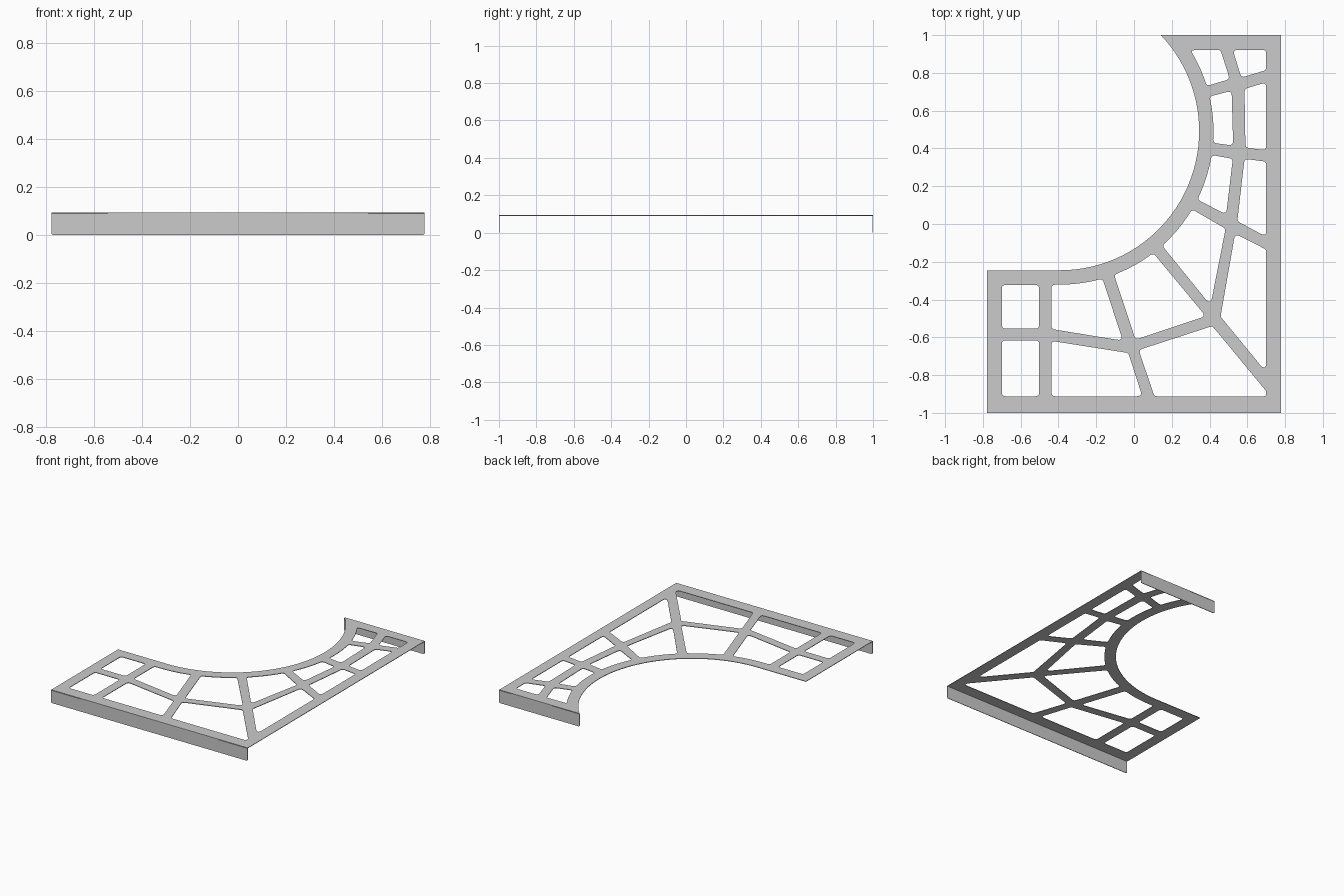
import bpy, bmesh, math
from mathutils import Vector

if "Cube" in bpy.data.objects:
    bpy.data.objects.remove(bpy.data.objects["Cube"])

X, Y, H, T = 0.777, 1.0, 0.094, 0.004   # half width, half length, height, sheet thickness
C = Vector((-0.392, 0.492))             # centre of the big curved cut-out
R_EDGE, R_HOLE = 0.737, 0.813


def arc(r, a0, a1, n):
    return [C + r * Vector((math.cos(a0 + (a1 - a0) * i / n), math.sin(a0 + (a1 - a0) * i / n)))
            for i in range(n + 1)]


def ang(p):
    return math.atan2(p[1] - C.y, p[0] - C.x)


def rounded(pts, r=0.02, n=4):
    """Round the real corners of a closed outline."""
    out = []
    for i, p in enumerate(pts):
        a, b = pts[i - 1] - p, pts[(i + 1) % len(pts)] - p
        half = a.angle(b) / 2
        if half > math.radians(82):
            out.append(p)
            continue
        t = min(r / math.tan(half), 0.45 * a.length, 0.45 * b.length)
        p0, p1 = p + a.normalized() * t, p + b.normalized() * t
        for k in range(n + 1):
            s = k / n
            out.append(p0 * (1 - s) ** 2 + p * 2 * s * (1 - s) + p1 * s * s)
    return out


# Straight-sided windows
straight = [
    [(-.70, -.323), (-.502, -.323), (-.502, -.553), (-.70, -.553)],
    [(-.70, -.616), (-.502, -.616), (-.502, -.912), (-.70, -.912)],
    [(-.437, -.619), (-.03, -.683), (.044, -.912), (-.437, -.912)],
    [(.025, -.667), (.415, -.54), (.70, -.885), (.70, -.912), (.108, -.912)],
    [(.535, -.052), (.70, -.135), (.70, -.785), (.458, -.49)],
    [(.585, .345), (.70, .33), (.70, -.068), (.547, .015)],
    [(.585, .715), (.70, .75), (.70, .39), (.59, .405)],
    [(.523, .922), (.70, .922), (.70, .815), (.568, .775)],
]
# Windows whose first two points are joined by an arc along the cut-out
curved = [
    [(-.392, -.323), (-.167, -.29), (-.058, -.618), (-.437, -.556), (-.437, -.321)],
    [(-.103, -.275), (.103, -.155), (.38, -.488), (.008, -.612)],
    [(.145, -.11), (.304, .08), (.485, -.025), (.405, -.43)],
    [(.335, .13), (.412, .365), (.523, .345), (.488, .05)],
    [(.40, .675), (.415, .43), (.525, .415), (.517, .705)],
    [(.303, .922), (.383, .73), (.507, .767), (.458, .922)],
]
holes = [[Vector(p) for p in h] for h in straight]
holes += [arc(R_HOLE, ang(h[0]), ang(h[1]), 5) + [Vector(p) for p in h[2:]] for h in curved]

# Outer outline of the sheet
top_angle = math.asin((Y - C.y) / R_EDGE)
edge = arc(R_EDGE, top_angle, -math.pi / 2, 40)
outline = [Vector(p) for p in ((-X, -Y), (X, -Y), (X, Y))] + edge + [Vector((-X, edge[-1].y))]

# Top sheet: filled outline with windows, extruded
curve = bpy.data.curves.new("top_sheet", "CURVE")
curve.dimensions = "2D"
curve.fill_mode = "BOTH"
curve.extrude = T / 2
for loop in [outline] + [rounded(h) for h in holes]:
    s = curve.splines.new("POLY")
    s.points.add(len(loop) - 1)
    for pt, p in zip(s.points, loop):
        pt.co = (p.x, p.y, 0, 1)
    s.use_cyclic_u = True
sheet = bpy.data.objects.new("top_sheet", curve)
sheet.location.z = H - T / 2
bpy.context.collection.objects.link(sheet)
bpy.context.view_layer.objects.active = sheet
sheet.select_set(True)
bpy.ops.object.convert(target="MESH")
bm = bmesh.new()
bm.from_mesh(sheet.data)
bmesh.ops.remove_doubles(bm, verts=bm.verts, dist=1e-5)
bmesh.ops.recalc_face_normals(bm, faces=bm.faces)
bm.to_mesh(sheet.data)
bm.free()


# Folded-down flanges with slightly clipped lower corners
def flange(name, x0, x1, y, c=0.006):
    bm = bmesh.new()
    prof = [(x0 + c, 0), (x1 - c, 0), (x1, c), (x1, H - T), (x0, H - T), (x0, c)]
    face = bm.faces.new([bm.verts.new((x, y, z)) for x, z in prof])
    ext = bmesh.ops.extrude_face_region(bm, geom=[face])
    verts = [v for v in ext["geom"] if isinstance(v, bmesh.types.BMVert)]
    bmesh.ops.translate(bm, verts=verts, vec=(0, T if y < 0 else -T, 0))
    bmesh.ops.recalc_face_normals(bm, faces=bm.faces)
    me = bpy.data.meshes.new(name)
    bm.to_mesh(me)
    bm.free()
    bpy.context.collection.objects.link(bpy.data.objects.new(name, me))


flange("front_flange", -X, X, -Y)
flange("back_flange", edge[0].x, X, Y)
